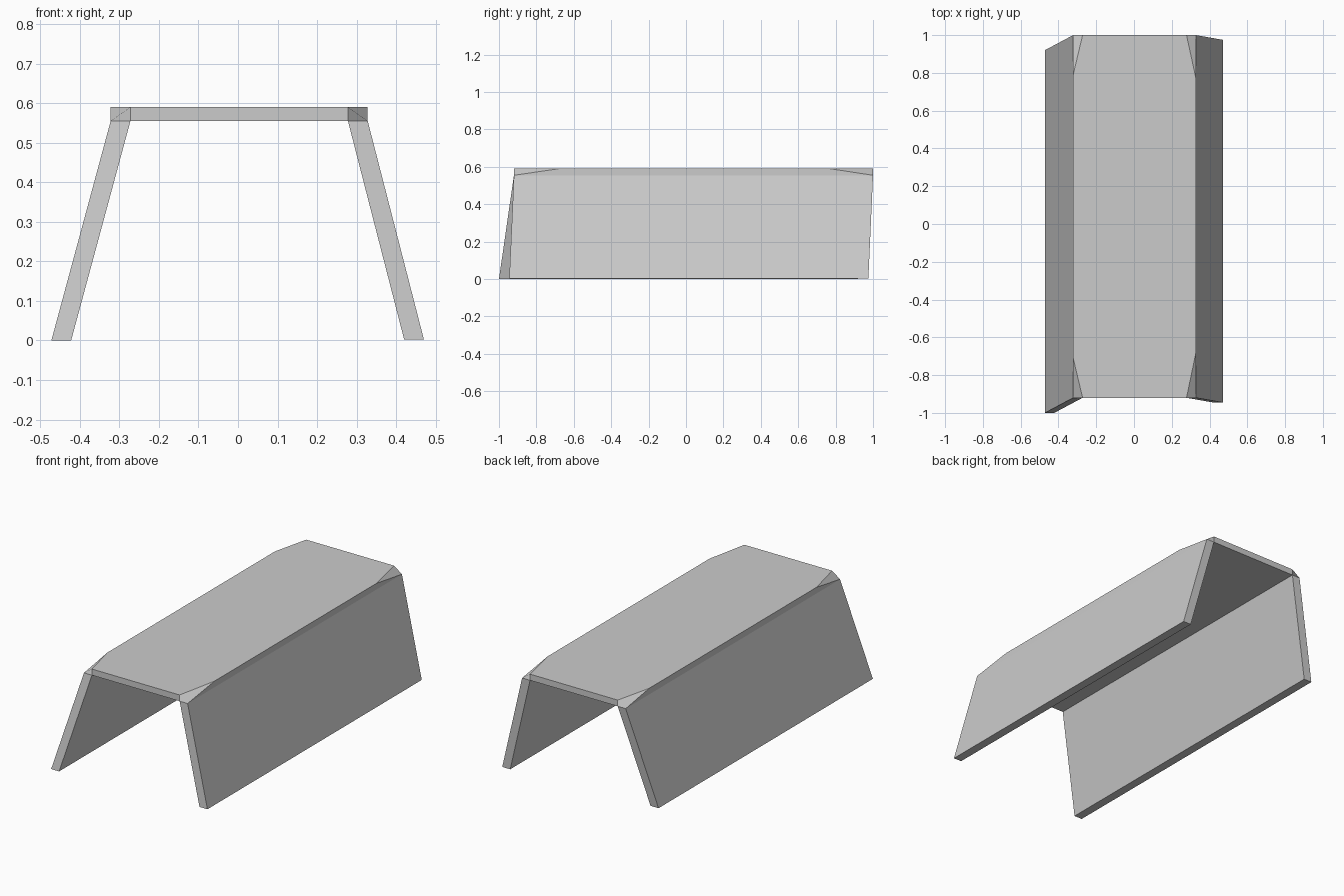
import bpy
import bmesh

cube = bpy.data.objects.get("Cube")
if cube:
    bpy.data.objects.remove(cube, do_unlink=True)

# Single flat colour
grey = bpy.data.materials.new("light grey")
grey.use_nodes = True
colour = (0.6, 0.6, 0.6, 1)
grey.diffuse_color = colour
grey.node_tree.nodes["Principled BSDF"].inputs["Base Color"].default_value = colour

FRONT, BACK = -0.92, 1.0
LOW, HIGH = 0.555, 0.59
THICK = 0.05


def build(name, fill):
    """Make a flat shaded object from a function that fills a bmesh."""
    bm = bmesh.new()
    fill(bm)
    bmesh.ops.remove_doubles(bm, verts=bm.verts, dist=0.0001)
    bmesh.ops.recalc_face_normals(bm, faces=bm.faces)
    mesh = bpy.data.meshes.new(name)
    bm.to_mesh(mesh)
    bm.free()
    mesh.materials.append(grey)
    bpy.context.collection.objects.link(bpy.data.objects.new(name, mesh))


def face(bm, *points):
    bm.faces.new([bm.verts.new(p) for p in points])


# Top panel with its four corners cut down to the lower edge
def top_panel(bm):
    inset = {(-1, FRONT): -0.71, (-1, BACK): 0.79, (1, FRONT): -0.68, (1, BACK): 0.77}
    edge = {-1: -0.322, 1: 0.328}
    inner = {s: edge[s] - s * THICK for s in edge}
    for (s, y), cut in inset.items():
        face(bm, (inner[s], y, HIGH), (inner[s], y, LOW),
             (edge[s], y, LOW), (edge[s], cut, HIGH))
    for s in edge:
        face(bm, (edge[s], FRONT, LOW), (edge[s], BACK, LOW),
             (edge[s], inset[s, BACK], HIGH), (edge[s], inset[s, FRONT], HIGH))
    for y in (FRONT, BACK):
        face(bm, *[(inner[s], y, z) for s, z in ((-1, LOW), (1, LOW), (1, HIGH), (-1, HIGH))])
    # underside between the side panels, then the eight sided top
    face(bm, *[(inner[s], y, LOW) for s, y in ((-1, FRONT), (1, FRONT), (1, BACK), (-1, BACK))])
    face(bm, (inner[-1], FRONT, HIGH), (inner[1], FRONT, HIGH),
         (edge[1], inset[1, FRONT], HIGH), (edge[1], inset[1, BACK], HIGH),
         (inner[1], BACK, HIGH), (inner[-1], BACK, HIGH),
         (edge[-1], inset[-1, BACK], HIGH), (edge[-1], inset[-1, FRONT], HIGH))


# Splayed side panel, sheared along y, open where it meets the top panel
def side_panel(side, top_x, foot_x, foot_z, shear):
    def ring(x, z, dy):
        return [(x, FRONT + dy, z), (x, BACK + dy, z),
                (x - side * THICK, BACK + dy, z), (x - side * THICK, FRONT + dy, z)]

    def fill(bm):
        upper = ring(top_x, LOW, 0)
        foot = ring(foot_x, foot_z, shear)
        for i in range(4):
            j = (i + 1) % 4
            face(bm, foot[i], foot[j], upper[j], upper[i])
        face(bm, *foot)
    return fill


build("top_panel", top_panel)
build("left_side_panel", side_panel(1, 0.328, 0.47, 0.003, -0.025))
build("right_side_panel", side_panel(-1, -0.322, -0.472, 0, -0.08))
